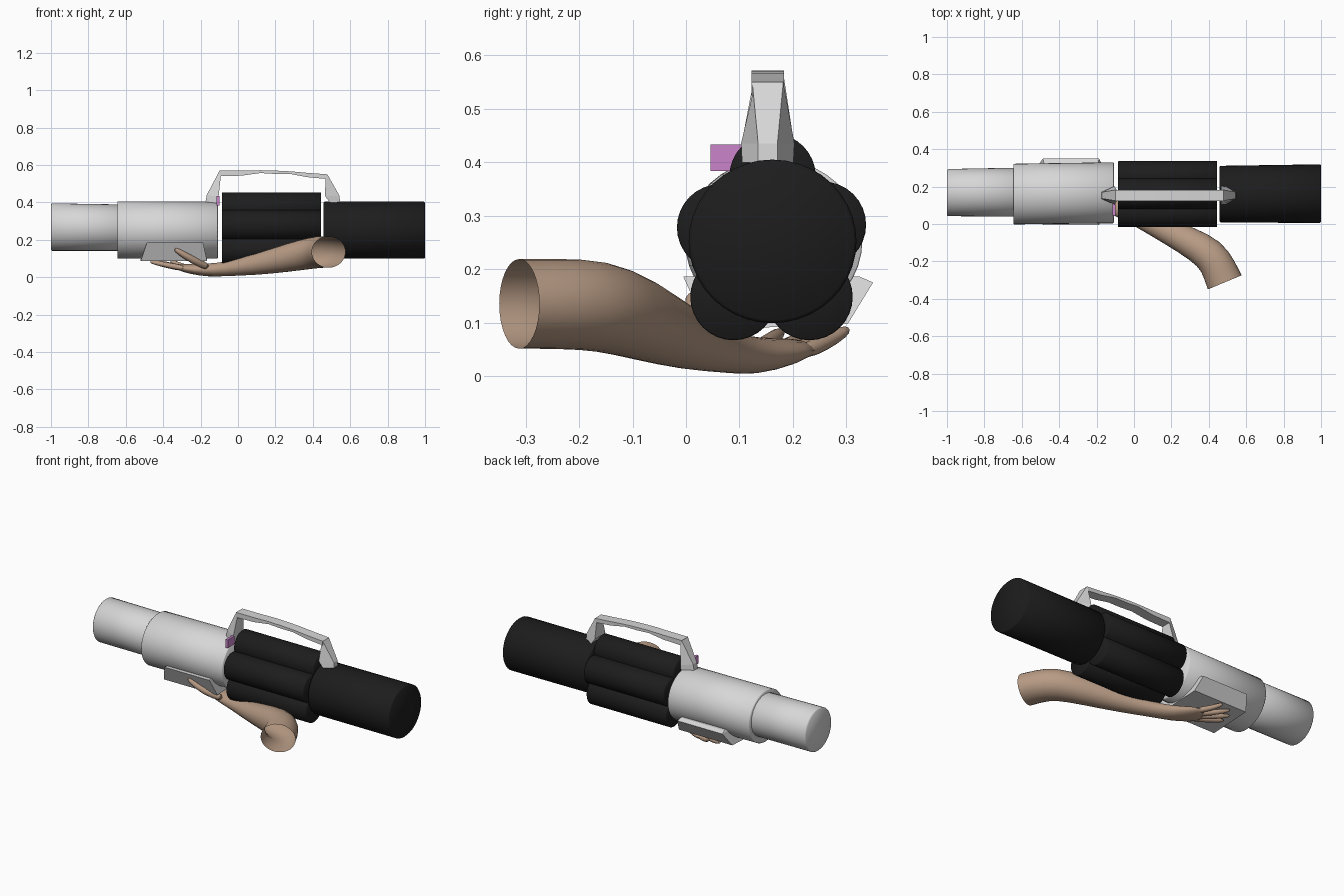
import bpy, bmesh, math
from mathutils import Vector

if "Cube" in bpy.data.objects:
    bpy.data.objects.remove(bpy.data.objects["Cube"])


def material(name, rgb):
    m = bpy.data.materials.new(name)
    m.diffuse_color = (*rgb, 1)
    m.use_nodes = True
    m.node_tree.nodes["Principled BSDF"].inputs["Base Color"].default_value = m.diffuse_color
    return m


GREY = material("light grey", (0.68, 0.68, 0.68))
BLACK = material("black", (0.012, 0.012, 0.012))
SKIN = material("skin", (0.48, 0.33, 0.235))
PURPLE = material("purple", (0.6, 0.23, 0.6))


def loft(name, rings, mat, cap_start=True, cap_end=True, smooth=None, subsurf=0):
    """Skin a list of equal-length point rings into one object."""
    bm = bmesh.new()
    vr = [[bm.verts.new(p) for p in r] for r in rings]
    n = len(vr[0])
    for a, b in zip(vr, vr[1:]):
        for i in range(n):
            j = (i + 1) % n
            bm.faces.new((a[i], a[j], b[j], b[i]))
    if cap_start:
        bm.faces.new(vr[0][::-1])
    if cap_end:
        bm.faces.new(vr[-1])
    bmesh.ops.recalc_face_normals(bm, faces=bm.faces)
    me = bpy.data.meshes.new(name)
    bm.to_mesh(me)
    bm.free()
    ob = bpy.data.objects.new(name, me)
    bpy.context.collection.objects.link(ob)
    me.materials.append(mat)
    if subsurf:
        mod = ob.modifiers.new("smooth", 'SUBSURF')
        mod.levels = mod.render_levels = subsurf
    if smooth:
        bpy.ops.object.select_all(action='DESELECT')
        ob.select_set(True)
        bpy.context.view_layer.objects.active = ob
        bpy.ops.object.shade_smooth_by_angle(angle=math.radians(smooth))
    return ob


def ring(c, ry, rz, side=Vector((0, 1, 0)), up=Vector((0, 0, 1)), n=40):
    return [Vector(c) + side * (ry * math.cos(t)) + up * (rz * math.sin(t))
            for t in (2 * math.pi * i / n for i in range(n))]


def barrel(name, a, b, mat, bevel=0.006, n=40):
    """Cylinder along x; each end is (x, y, z, ry, rz)."""
    rings = []
    for (x, y, z, ry, rz), s in ((a, 1), (b, -1)):
        pair = [ring((x, y, z), ry - bevel, rz - bevel, n=n),
                ring((x + s * bevel, y, z), ry, rz, n=n)]
        rings += pair if s == 1 else pair[::-1]
    return loft(name, rings, mat, smooth=50)


def tube(name, pts, mat, n=16, **kw):
    """Tube through (x, y, z, width radius, height radius) points."""
    ps = [Vector(p[:3]) for p in pts]
    rings = []
    for i, p in enumerate(pts):
        t = (ps[min(i + 1, len(ps) - 1)] - ps[max(i - 1, 0)]).normalized()
        side = t.cross(Vector((0, 0, 1))).normalized()
        up = side.cross(t) if kw.get("tilt") else Vector((0, 0, 1))
        rings.append(ring(ps[i], p[3], p[4], side, up, n))
    kw.pop("tilt", None)
    return loft(name, rings, mat, smooth=60, **kw)


# Barrels and rear tank
barrel("front_barrel", (-1, 0.168, 0.268, 0.126, 0.127), (-0.62, 0.17, 0.265, 0.131, 0.124), GREY)
barrel("main_barrel", (-0.645, 0.16, 0.253, 0.162, 0.153), (-0.108, 0.167, 0.253, 0.163, 0.153), GREY, 0.003)
barrel("rear_tank", (0.457, 0.16, 0.252, 0.151, 0.153), (1, 0.162, 0.252, 0.157, 0.153), BLACK)

# Five-lobed drum around a core
for i, (y, z) in enumerate([(0.162, 0.373), (0.064, 0.278), (0.256, 0.283),
                            (0.089, 0.148), (0.231, 0.148)]):
    barrel(f"drum_lobe_{i + 1}", (-0.085, y, z, 0.081, 0.081), (0.445, y, z, 0.081, 0.081), BLACK, 0.003, 32)
barrel("drum_core", (-0.083, 0.16, 0.255, 0.1, 0.1), (0.443, 0.16, 0.255, 0.1, 0.1), BLACK, 0.003, 24)


# Carry handle: two flared legs and a bar
HY = 0.153


def leg(name, sections):
    loft(name, [[(xo, HY - wo, zo), (xi, HY - wi, zi), (xi, HY + wi, zi), (xo, HY + wo, zo)]
                for xo, wo, zo, xi, wi, zi in sections], GREY)


leg("handle_front_leg", [(-0.175, 0.018, 0.395, -0.108, 0.048, 0.395),
                         (-0.167, 0.018, 0.44, -0.104, 0.05, 0.43),
                         (-0.1, 0.029, 0.567, -0.092, 0.029, 0.54)])
leg("handle_rear_leg", [(0.545, 0.018, 0.4, 0.49, 0.048, 0.4),
                        (0.543, 0.018, 0.435, 0.465, 0.05, 0.435),
                        (0.478, 0.029, 0.55, 0.468, 0.029, 0.525)])
bar = [(-0.099, 0.57, 0.54), (0.02, 0.57, 0.543), (0.12, 0.572, 0.557), (0.2, 0.57, 0.552),
       (0.28, 0.566, 0.552), (0.37, 0.558, 0.535), (0.478, 0.55, 0.525)]
loft("handle_bar", [[(x, HY - 0.03, b), (x, HY + 0.03, b), (x, HY + 0.03, t), (x, HY - 0.03, t)]
                    for x, t, b in bar], GREY)


# Boxes: small sight block and tapered grip tray
def slab(x0, x1, y0, y1, z0, z1):
    return [(x0, y0, z0), (x1, y0, z0), (x1, y1, z1), (x0, y1, z1)]


loft("sight_block", [slab(-0.115, -0.1, 0.046, 0.11, z, z) for z in (0.384, 0.433)], PURPLE)
loft("grip_tray", [slab(-0.52, -0.165, 0.04, 0.303, 0.086, 0.098),
                   slab(-0.487, -0.187, -0.005, 0.35, 0.186, 0.175),
                   slab(-0.482, -0.192, 0.0, 0.325, 0.186, 0.186)], GREY)

# Arm, open at the cut end, running into the palm
tube("arm", [(0.485, -0.312, 0.135, 0.1, 0.086), (0.455, -0.24, 0.135, 0.096, 0.086),
             (0.41, -0.16, 0.133, 0.094, 0.088), (0.28, -0.085, 0.108, 0.08, 0.08),
             (0.1, 0.0, 0.068, 0.06, 0.058), (-0.07, 0.08, 0.043, 0.044, 0.038),
             (-0.16, 0.125, 0.037, 0.056, 0.036), (-0.25, 0.17, 0.044, 0.07, 0.028),
             (-0.32, 0.2, 0.053, 0.062, 0.017)], SKIN, cap_start=False, subsurf=1)

# Four fingers and a thumb: base, middle and tip points
digits = {
    "index_finger": ((-0.27, 0.128, 0.045), (-0.38, 0.155, 0.065), (-0.47, 0.178, 0.083)),
    "middle_finger": ((-0.27, 0.16, 0.043), (-0.38, 0.205, 0.063), (-0.46, 0.24, 0.082)),
    "ring_finger": ((-0.26, 0.188, 0.043), (-0.35, 0.24, 0.06), (-0.425, 0.285, 0.083)),
    "little_finger": ((-0.24, 0.212, 0.043), (-0.31, 0.26, 0.062), (-0.36, 0.303, 0.088)),
    "thumb": ((-0.15, 0.085, 0.05), (-0.25, 0.025, 0.095), (-0.34, 0.01, 0.152)),
}
for name, (a, b, c) in digits.items():
    k = 1.35 if name == "thumb" else 1
    a, b, c = Vector(a), Vector(b), Vector(c)
    pts = [(*a, 0.02 * k, 0.019 * k), (*b, 0.017 * k, 0.016 * k),
           (*b.lerp(c, 0.8), 0.014 * k, 0.013 * k), (*c, 0.007 * k, 0.006 * k)]
    tube(name, pts, SKIN, n=8, tilt=True, subsurf=1)
